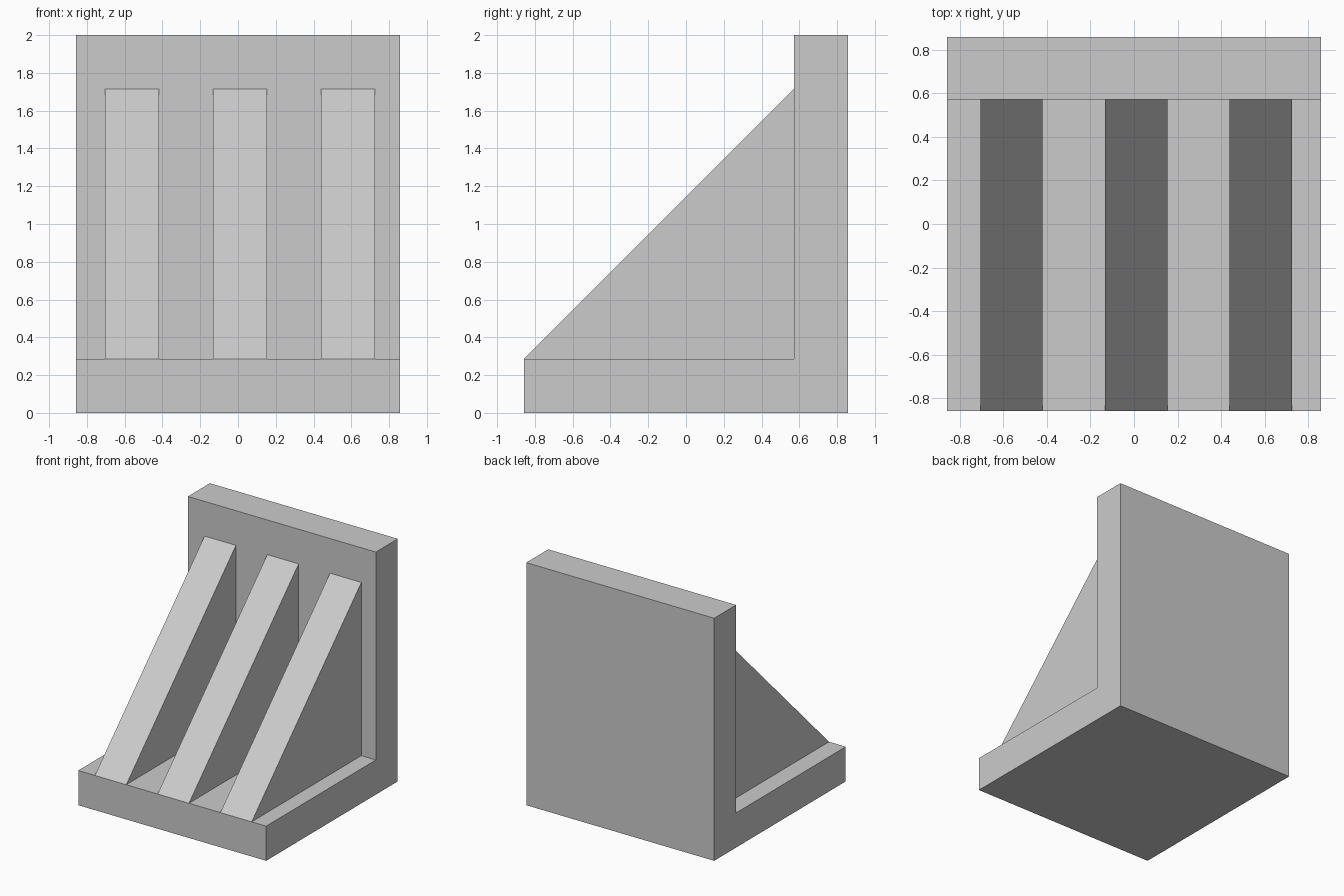
import bpy

if "Cube" in bpy.data.objects:
    bpy.data.objects.remove(bpy.data.objects["Cube"])

HALF = 0.857      # half width and half depth
THICK = 0.286     # plate and rib thickness
WALL_Y = HALF - THICK


def extrude_x(name, profile, x0, x1):
    """Solid made by sweeping a (y, z) outline along x."""
    n = len(profile)
    verts = [(x, y, z) for x in (x0, x1) for y, z in profile]
    faces = [tuple(reversed(range(n))), tuple(range(n, 2 * n))]
    faces += [(i, (i + 1) % n, (i + 1) % n + n, i + n) for i in range(n)]
    mesh = bpy.data.meshes.new(name)
    mesh.from_pydata(verts, [], faces)
    obj = bpy.data.objects.new(name, mesh)
    bpy.context.collection.objects.link(obj)
    return obj


# Base plate and upright plate, an L in side view
extrude_x("base_plate", [(-HALF, 0), (HALF, 0), (HALF, THICK), (-HALF, THICK)], -HALF, HALF)
extrude_x("back_plate", [(WALL_Y, THICK), (HALF, THICK), (HALF, 2), (WALL_Y, 2)], -HALF, HALF)

# Three triangular ribs bracing the corner
rib_profile = [(-HALF, THICK), (WALL_Y, THICK), (WALL_Y, 2 - THICK)]
for i in range(3):
    left = -0.705 + i * 2 * THICK
    extrude_x(f"rib_{i + 1}", rib_profile, left, left + THICK)
